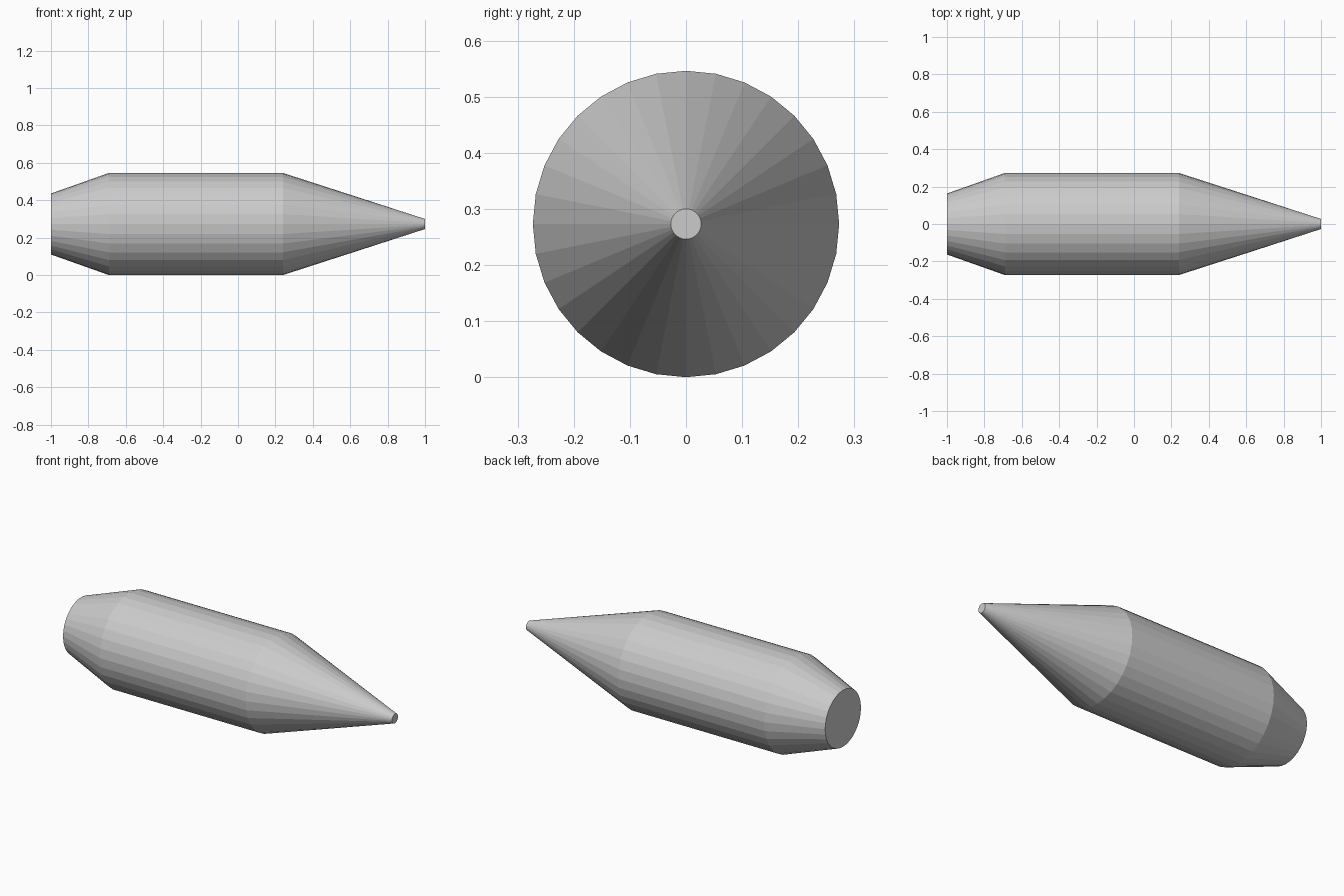
import bpy, bmesh
from math import cos, sin, tau

if "Cube" in bpy.data.objects:
    bpy.data.objects.remove(bpy.data.objects["Cube"])

SIDES = 32
R = 0.273
# (x, radius) from the blunt tail to the narrow tip
PROFILE = [(-1.0, 0.163), (-0.69, R), (0.24, R), (1.0, 0.027)]

bm = bmesh.new()

# Rings of the lathed body
rings = [[bm.verts.new((x, r * cos(tau * i / SIDES), R + r * sin(tau * i / SIDES)))
          for i in range(SIDES)] for x, r in PROFILE]

# Side walls
for a, b in zip(rings, rings[1:]):
    for i in range(SIDES):
        j = (i + 1) % SIDES
        bm.faces.new((a[i], a[j], b[j], b[i]))

# Flat end caps
bm.faces.new(rings[0])
bm.faces.new(rings[-1])
bmesh.ops.recalc_face_normals(bm, faces=bm.faces)

mesh = bpy.data.meshes.new("tapered_body")
bm.to_mesh(mesh)
bm.free()
bpy.context.collection.objects.link(bpy.data.objects.new("tapered_body", mesh))
